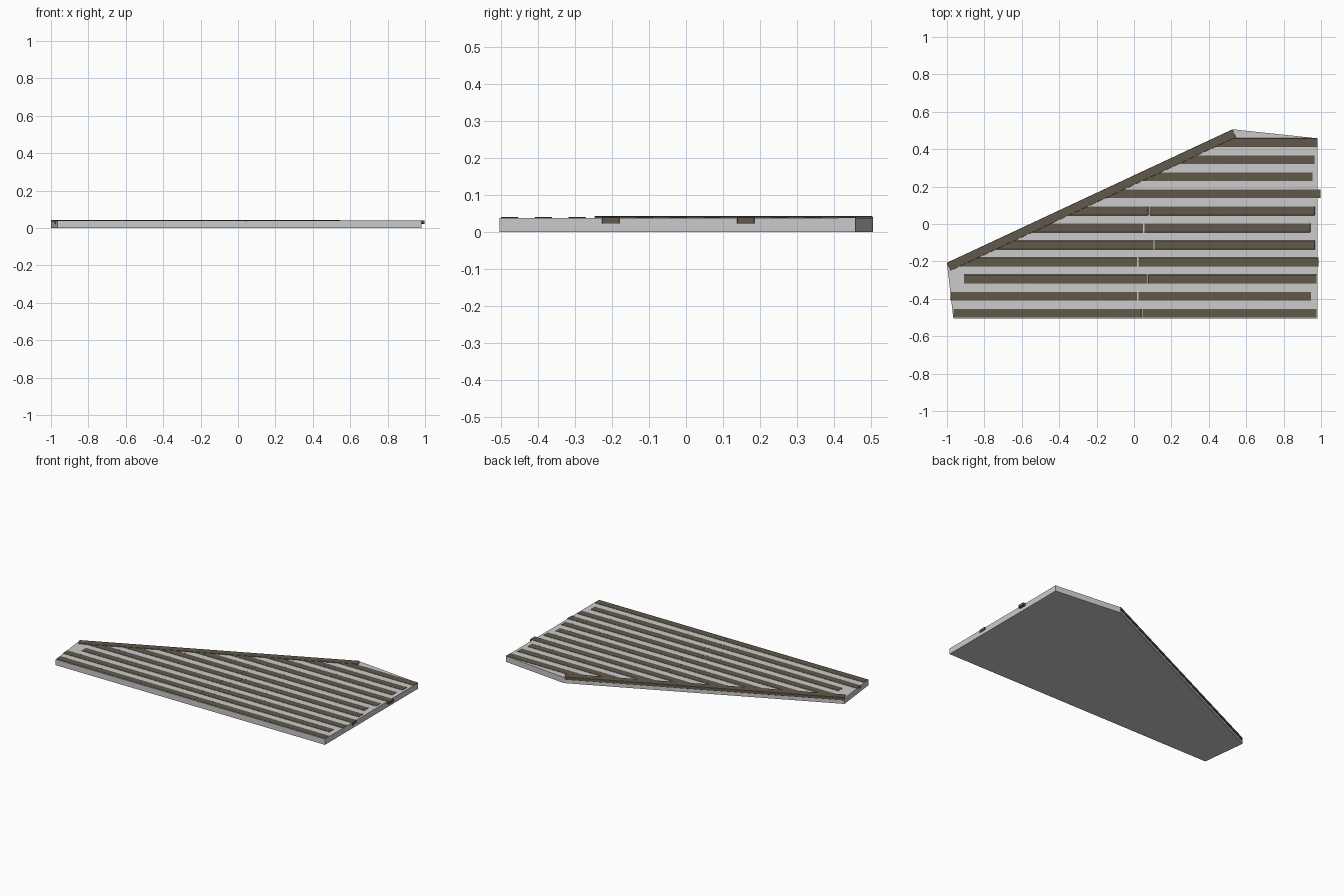
import bpy, bmesh, math

if "Cube" in bpy.data.objects:
    bpy.data.objects.remove(bpy.data.objects["Cube"])

wood = bpy.data.materials.new("dark_wood")
wood.diffuse_color = (0.12, 0.10, 0.07, 1)
wood.use_nodes = True
wood.node_tree.nodes["Principled BSDF"].inputs["Base Color"].default_value = wood.diffuse_color


def prism(name, pts, z0, z1, mat=None, bevel=0):
    """Extrude a counter-clockwise outline from z0 to z1."""
    bm = bmesh.new()
    face = bm.faces.new([bm.verts.new((x, y, z0)) for x, y in pts])
    ext = bmesh.ops.extrude_face_region(bm, geom=[face])
    for v in ext["geom"]:
        if isinstance(v, bmesh.types.BMVert):
            v.co.z = z1
    bmesh.ops.recalc_face_normals(bm, faces=bm.faces)
    me = bpy.data.meshes.new(name)
    bm.to_mesh(me)
    bm.free()
    ob = bpy.data.objects.new(name, me)
    bpy.context.collection.objects.link(ob)
    if mat:
        me.materials.append(mat)
    if bevel:
        mod = ob.modifiers.new("rounded_edges", 'BEVEL')
        mod.width = bevel
        mod.segments = 3
        for p in me.polygons:
            p.use_smooth = True
        bpy.context.view_layer.objects.active = ob
        ob.select_set(True)
        bpy.ops.object.shade_smooth_by_angle(angle=math.radians(40))
        ob.select_set(False)
    return ob


# Concrete-like base slab
slope = 0.715 / 1.53
prism("base_slab", [(-0.966, -0.504), (0.982, -0.504), (0.982, 0.458),
                    (0.53, 0.506), (-1.0, -0.209)], 0, 0.0375)

# Plank running along the slanted edge
a = math.atan(slope)
nx, ny = math.sin(a) * 0.046, -math.cos(a) * 0.046
prism("edge_plank", [(-1.0 + nx, -0.207 + ny), (0.526 + nx, 0.506 + ny),
                     (0.526, 0.506), (-1.0, -0.207)], 0.023, 0.042, wood, 0.002)


def diagonal_x(y):
    return -0.947 + (y + 0.209) / slope


# Rows of planks embedded in the slab: right end, joint, square left end
rows = [(0.981, None, None), (0.965, None, None), (0.954, None, None),
        (0.998, None, None), (0.967, 0.08, None), (0.943, 0.052, None),
        (0.967, 0.107, None), (0.986, 0.02, None), (0.977, 0.073, -0.91),
        (0.947, 0.02, -0.98), (0.977, 0.042, -0.965)]
half = 0.0235
for i, (right, joint, left) in enumerate(rows):
    y = 0.435 - i * 0.0912
    lo, hi = y - half, y + half
    xl = left if left is not None else diagonal_x(lo)
    xh = left if left is not None else diagonal_x(hi)
    end = joint - 0.003 if joint is not None else right
    prism(f"plank_{i}_left", [(xl, lo), (end, lo), (end, hi), (xh, hi)],
          0.022, 0.040, wood, 0.002)
    if joint is not None:
        s = joint + 0.003
        prism(f"plank_{i}_right", [(s, lo), (right, lo), (right, hi), (s, hi)],
              0.022, 0.040, wood, 0.002)
